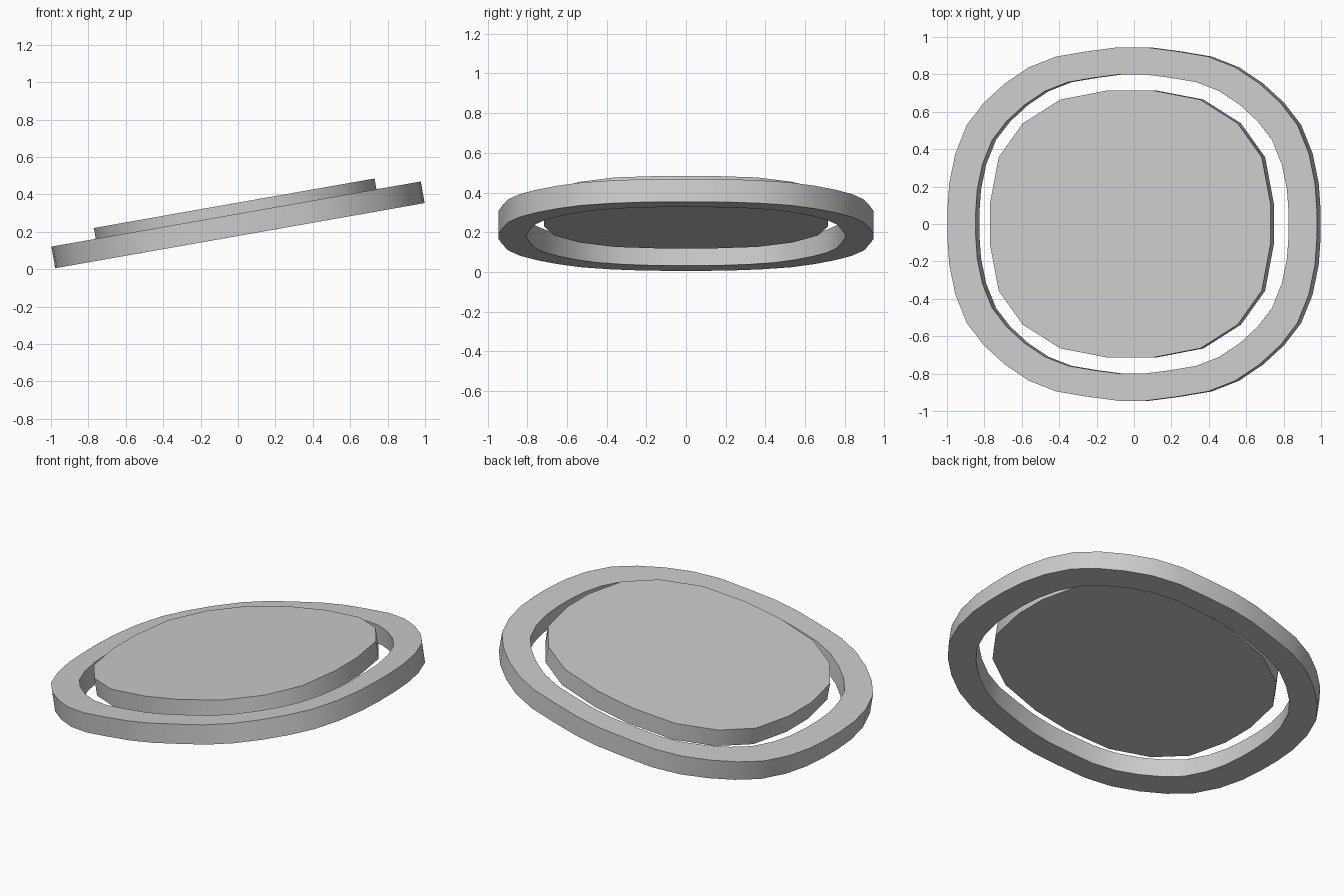
import bpy, bmesh
from math import radians
from mathutils import Matrix

if "Cube" in bpy.data.objects:
    bpy.data.objects.remove(bpy.data.objects["Cube"])

TILT = Matrix.Translation((0, 0, 0.237)) @ Matrix.Rotation(radians(-10), 4, 'Y')

# Quarter outlines, mirrored into full rounded-square loops
RING = [(1.003, .07), (.993, .215), (.96, .375), (.897, .53), (.805, .648),
        (.69, .752), (.56, .838), (.413, .895), (.245, .923), (.075, .945)]
DISC = [(.762, .105), (.714, .357), (.583, .538), (.38, .665), (.117, .715)]


def full_loop(q, s=1.0):
    half = q + [(-x, y) for x, y in reversed(q)]
    return [(x * s, y * s) for x, y in half + [(-x, -y) for x, y in half]]


def finish(bm, name):
    bmesh.ops.recalc_face_normals(bm, faces=bm.faces[:])
    bm.transform(TILT)
    mesh = bpy.data.meshes.new(name)
    bm.to_mesh(mesh)
    bm.free()
    ob = bpy.data.objects.new(name, mesh)
    bpy.context.collection.objects.link(ob)
    bpy.ops.object.select_all(action='DESELECT')
    ob.select_set(True)
    bpy.context.view_layer.objects.active = ob
    bpy.ops.object.shade_smooth_by_angle(angle=radians(30))


# Outer ring: square section swept round the outline
bm = bmesh.new()
h = 0.0585
loops = [[bm.verts.new((x, y, z)) for x, y in full_loop(RING, s)]
         for s, z in ((1, -h), (1, h), (.847, h), (.847, -h))]
for k in range(4):
    a, b = loops[k], loops[(k + 1) % 4]
    for i in range(len(a)):
        j = (i + 1) % len(a)
        bm.faces.new((a[i], a[j], b[j], b[i]))
finish(bm, "outer_ring")

# Inner disc: extruded outline raised above the ring
bm = bmesh.new()
base = bm.faces.new([bm.verts.new((x, y, 0.013)) for x, y in full_loop(DISC)])
top = bmesh.ops.extrude_face_region(bm, geom=[base], use_keep_orig=True)
bmesh.ops.translate(bm, vec=(0, 0, 0.104),
                    verts=[g for g in top["geom"] if isinstance(g, bmesh.types.BMVert)])
finish(bm, "inner_disc")
